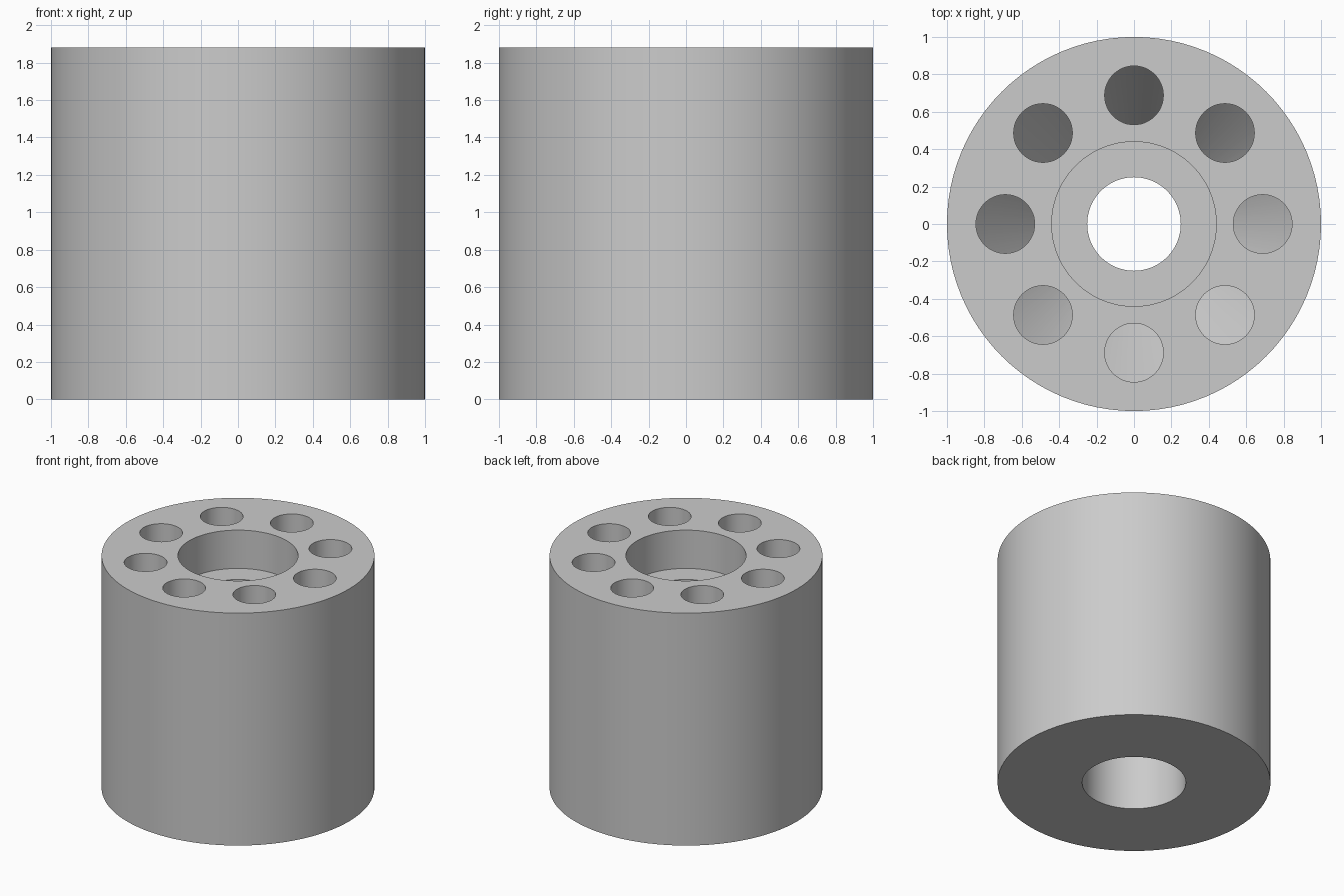
import bpy
import bmesh
from math import cos, sin, tau, radians

default = bpy.data.objects.get("Cube")
if default:
    bpy.data.objects.remove(default, do_unlink=True)

HEIGHT = 1.88
HOLES = 8

# Plain grey metal
metal = bpy.data.materials.new("grey_metal")
metal.use_nodes = True
grey = (0.6, 0.6, 0.6, 1)
metal.diffuse_color = grey
metal.node_tree.nodes["Principled BSDF"].inputs["Base Color"].default_value = grey


def add_object(name, bm):
    bmesh.ops.recalc_face_normals(bm, faces=bm.faces)
    mesh = bpy.data.meshes.new(name)
    bm.to_mesh(mesh)
    bm.free()
    mesh.materials.append(metal)
    obj = bpy.data.objects.new(name, mesh)
    bpy.context.collection.objects.link(obj)
    return obj


def lathe(bm, profile, centre=(0, 0), segments=96):
    """Turn a closed (radius, z) loop into a ring-shaped solid."""
    rings = []
    for i in range(segments):
        a = tau * i / segments
        rings.append([bm.verts.new((r * cos(a), r * sin(a), z)) for r, z in profile])
    n = len(profile)
    for i in range(segments):
        here, after = rings[i], rings[(i + 1) % segments]
        for j in range(n):
            k = (j + 1) % n
            bm.faces.new((here[j], after[j], after[k], here[k]))


# Turned body: outer wall, counterbored top plate, funnel chamber, bottom bore
body_profile = [
    (1.0, 0), (1.0, HEIGHT),
    (0.44, HEIGHT), (0.44, HEIGHT - 0.31),
    (0.25, HEIGHT - 0.31), (0.25, 1.41),
    (0.87, 1.41), (0.87, 1.26),
    (0.38, 0.6), (0.38, 0),
]
bm = bmesh.new()
lathe(bm, body_profile)
body = add_object("cylinder_body", bm)

# Ring of round holes through the top plate
bm = bmesh.new()
for i in range(HOLES):
    a = tau * i / HOLES
    ends = bmesh.ops.create_cone(bm, cap_ends=True, segments=48,
                                 radius1=0.157, radius2=0.157, depth=0.7)
    bmesh.ops.translate(bm, verts=ends["verts"],
                        vec=(0.688 * cos(a), 0.688 * sin(a), 1.67))
cutter = add_object("hole_cutter", bm)
cutter.hide_render = True

cut = body.modifiers.new("top_holes", "BOOLEAN")
cut.operation = "DIFFERENCE"
cut.solver = "EXACT"
cut.object = cutter

bpy.ops.object.select_all(action="DESELECT")
body.select_set(True)
bpy.context.view_layer.objects.active = body
bpy.ops.object.modifier_apply(modifier=cut.name)
bpy.data.objects.remove(cutter, do_unlink=True)
bpy.ops.object.shade_smooth_by_angle(angle=radians(30))
